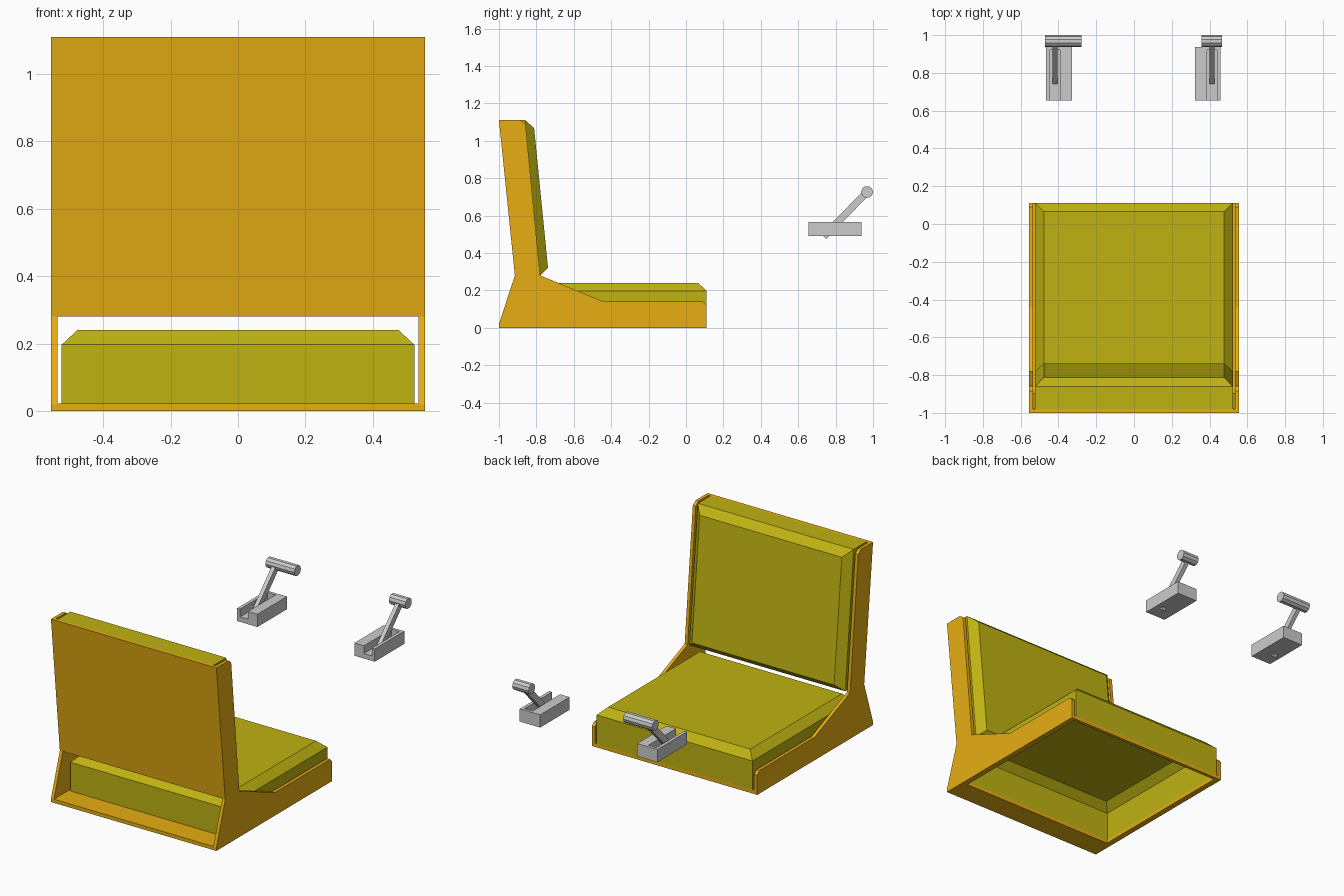
import bpy, bmesh
from math import radians, atan2
from mathutils import Matrix, Vector

if "Cube" in bpy.data.objects:
    bpy.data.objects.remove(bpy.data.objects["Cube"])


def material(name, color):
    m = bpy.data.materials.new(name)
    m.diffuse_color = (*color, 1)
    m.use_nodes = True
    m.node_tree.nodes["Principled BSDF"].inputs["Base Color"].default_value = m.diffuse_color
    return m


ORANGE = material("orange_shell", (0.80, 0.42, 0.006))
OLIVE = material("olive_cushion", (0.52, 0.45, 0.006))
GREY = None


def finish(bm, name, mat):
    bmesh.ops.recalc_face_normals(bm, faces=bm.faces)
    me = bpy.data.meshes.new(name)
    bm.to_mesh(me)
    bm.free()
    ob = bpy.data.objects.new(name, me)
    bpy.context.collection.objects.link(ob)
    if mat:
        me.materials.append(mat)
    return ob


def prism(name, profile, x0, x1, mat):
    """Extrude a y-z profile along x."""
    bm = bmesh.new()
    f = bm.faces.new([bm.verts.new((x0, y, z)) for y, z in profile])
    ext = bmesh.ops.extrude_face_region(bm, geom=[f])["geom"]
    bmesh.ops.translate(bm, vec=(x1 - x0, 0, 0),
                        verts=[v for v in ext if isinstance(v, bmesh.types.BMVert)])
    return finish(bm, name, mat)


def box(name, x0, x1, y0, y1, z0, z1, mat):
    return prism(name, [(y0, z0), (y1, z0), (y1, z1), (y0, z1)], x0, x1, mat)


def cushion(name, lines):
    """Hollow pad, open at its base: three (half width, yz point, yz point) rings."""
    bm = bmesh.new()
    rings = []
    for hx, a, b in lines:
        rings.append([bm.verts.new(p) for p in
                      ((-hx, *a), (hx, *a), (hx, *b), (-hx, *b))])
    for r, s in zip(rings, rings[1:]):
        for i in range(4):
            j = (i + 1) % 4
            bm.faces.new((r[i], r[j], s[j], s[i]))
    bm.faces.new(rings[-1])
    return finish(bm, name, OLIVE)


# Shell: two side panels
side = [(-1, 0), (0.11, 0), (0.11, 0.12), (0.09, 0.14), (-0.44, 0.14), (-0.78, 0.28),
        (-0.858, 1.09), (-0.885, 1.11), (-1, 1.11), (-0.915, 0.28), (-1, 0.02)]
prism("side_panel_left", side, -0.555, -0.535, ORANGE)
prism("side_panel_right", side, 0.535, 0.555, ORANGE)

# Shell: leaning back panel and floor frame around an opening
prism("back_panel", [(-1, 1.11), (-0.98, 1.11), (-0.895, 0.28), (-0.915, 0.28)],
      -0.535, 0.535, ORANGE)
box("floor_rear", -0.535, 0.535, -1, -0.86, 0, 0.022, ORANGE)
box("floor_front", -0.535, 0.535, 0.09, 0.11, 0, 0.022, ORANGE)
for s, label in ((-1, "left"), (1, "right")):
    box("floor_side_" + label, s * 0.52, s * 0.535, -0.86, 0.09, 0, 0.022, ORANGE)

# Bevelled cushions
cushion("seat_cushion", [(0.523, (-0.86, 0.022), (0.11, 0.022)),
                         (0.523, (-0.86, 0.197), (0.11, 0.197)),
                         (0.477, (-0.815, 0.24), (0.066, 0.24))])
cushion("backrest_cushion", [(0.523, (-0.98, 1.11), (-0.895, 0.28)),
                             (0.523, (-0.86, 1.11), (-0.78, 0.28)),
                             (0.477, (-0.812, 1.068), (-0.738, 0.322))])


def lever(label, base, slot, shaft, grip):
    # Grooved base
    ob = box("lever_base_" + label, *base, 0.655, 0.938, 0.49, 0.567, GREY)
    cut = box("slot_cutter_" + label, *slot, 0.6, 0.92, 0.52, 0.62, GREY)
    cut.hide_render = True
    cut.hide_viewport = True
    mod = ob.modifiers.new("slot", "BOOLEAN")
    mod.operation = "DIFFERENCE"
    mod.solver = "EXACT"
    mod.object = cut
    # Slanted shaft
    a, b = Vector((0.737, 0.488)), Vector((0.966, 0.724))
    n = (b - a).normalized() * 0.019
    n = Vector((-n.y, n.x))
    prism("lever_shaft_" + label, [a + n, a - n, b - n, b + n], *shaft, GREY)
    # Cross grip
    bm = bmesh.new()
    mat = Matrix.Translation(((grip[0] + grip[1]) / 2, 0.968, 0.726)) @ Matrix.Rotation(radians(90), 4, "Y")
    bmesh.ops.create_cone(bm, cap_ends=True, segments=10, radius1=0.032, radius2=0.032,
                          depth=grip[1] - grip[0], matrix=mat)
    finish(bm, "lever_grip_" + label, GREY)


lever("left", (-0.465, -0.328), (-0.445, -0.392), (-0.431, -0.406), (-0.472, -0.278))
lever("right", (0.322, 0.459), (0.386, 0.439), (0.4, 0.425), (0.357, 0.466))
